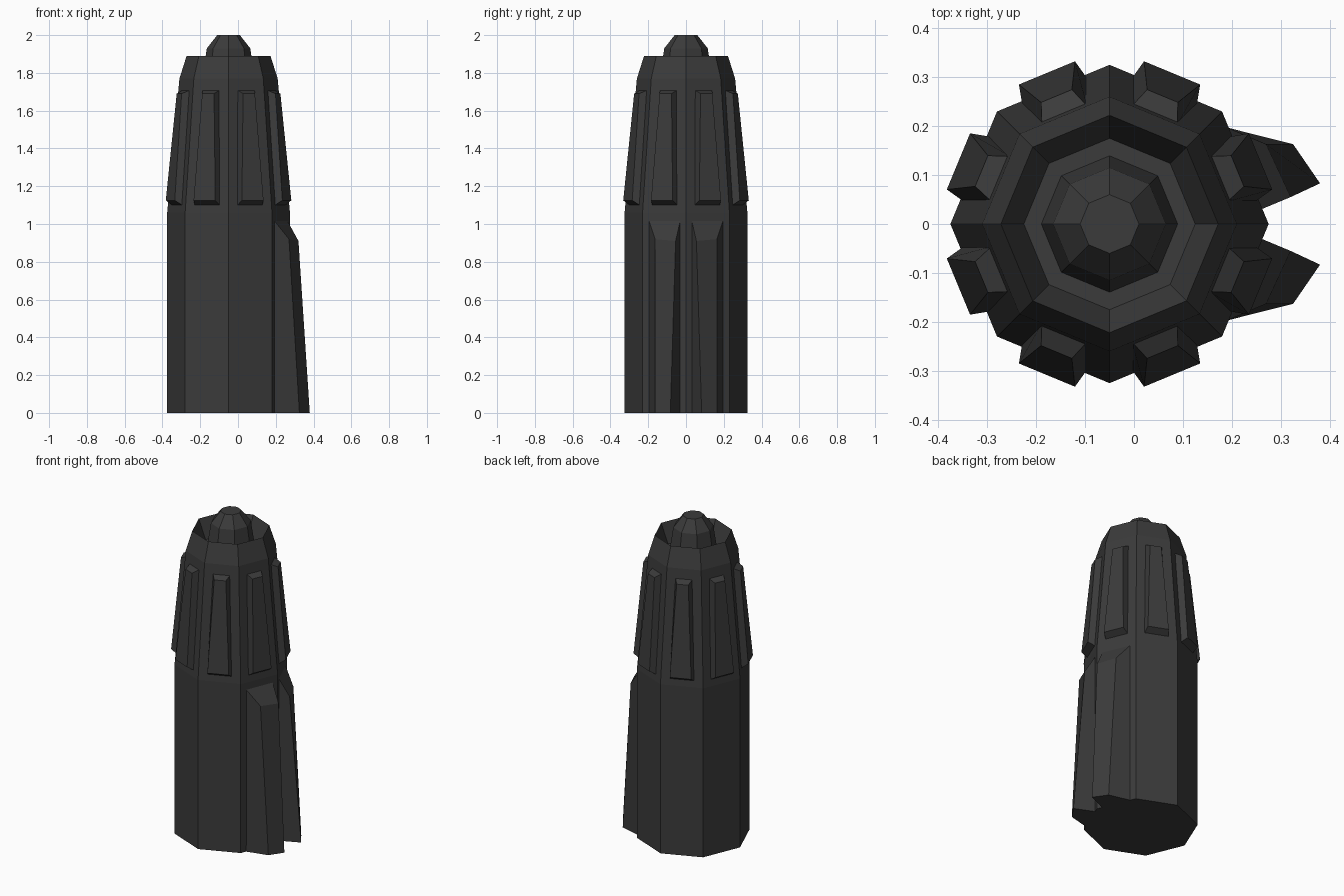
import bpy
from math import cos, sin, pi

cube = bpy.data.objects.get("Cube")
if cube:
    bpy.data.objects.remove(cube)

AXIS_X = -0.05
SIDES = 8

metal = bpy.data.materials.new("dark_grey")
metal.use_nodes = True
colour = (0.043, 0.043, 0.043, 1)
metal.diffuse_color = colour
shader = next(n for n in metal.node_tree.nodes if n.type == "BSDF_PRINCIPLED")
shader.inputs["Base Color"].default_value = colour
shader.inputs["Roughness"].default_value = 0.7


def add_object(name, verts, faces):
    mesh = bpy.data.meshes.new(name)
    mesh.from_pydata(verts, [], faces)
    mesh.materials.append(metal)
    obj = bpy.data.objects.new(name, mesh)
    bpy.context.collection.objects.link(obj)
    return obj


def bridge(name, loops):
    """Skin matching anticlockwise loops and cap both ends."""
    n = len(loops[0])
    verts = [p for loop in loops for p in loop]
    faces = [tuple(reversed(range(n))), tuple(range(len(verts) - n, len(verts)))]
    for k in range(len(loops) - 1):
        for i in range(n):
            j = (i + 1) % n
            faces.append((k * n + i, k * n + j, (k + 1) * n + j, (k + 1) * n + i))
    return add_object(name, verts, faces)


def ring(radius, z):
    return [(AXIS_X + radius * cos(2 * pi * i / SIDES),
             radius * sin(2 * pi * i / SIDES), z) for i in range(SIDES)]


def polar(angle, out, side, z):
    """Point at a distance out along a direction, offset sideways."""
    return (AXIS_X + out * cos(angle) - side * sin(angle),
            out * sin(angle) + side * cos(angle), z)


# Octagonal body, tapered above the waist, with a recess in the top
body_profile = [(0.325, 0), (0.325, 1.06), (0.26, 1.77), (0.222, 1.89), (0.175, 1.77)]
bridge("body", [ring(r, z) for r, z in body_profile])

# Nose cap standing in the recess
nose_profile = [(0.14, 1.765), (0.115, 1.93), (0.06, 2.0)]
bridge("nose_cap", [ring(r, z) for r, z in nose_profile])

# Raised tapered panels, one on each upper face
# Each end: distance out, half width, height
base_low, base_high = (0.295, 0.071, 1.1), (0.24, 0.05, 1.71)
face_low, face_high = (0.334, 0.062, 1.125), (0.283, 0.034, 1.69)
for k in range(SIDES):
    a = (k + 0.5) * 2 * pi / SIDES
    loops = []
    for low, high in ((base_low, base_high), (face_low, face_high)):
        loops.append([polar(a, low[0], -low[1], low[2]), polar(a, low[0], low[1], low[2]),
                      polar(a, high[0], high[1], high[2]), polar(a, high[0], -high[1], high[2])])
    bridge(f"upper_panel_{k + 1}", loops)

# Pair of leaning fins on the left side, mirrored front to back
foot = [(0.26, 0.03, 0), (0.38, 0.083, 0), (0.325, 0.163, 0), (0.19, 0.197, 0)]
head = [(0.26, 0.03, 1.02), (0.32, 0.055, 0.91), (0.27, 0.163, 0.92), (0.19, 0.197, 1.02)]
for name, s in (("back_fin", 1), ("front_fin", -1)):
    loops = [[(x, y * s, z) for x, y, z in loop] for loop in (foot, head)]
    if s < 0:
        loops = [loop[::-1] for loop in loops]
    bridge(name, loops)
